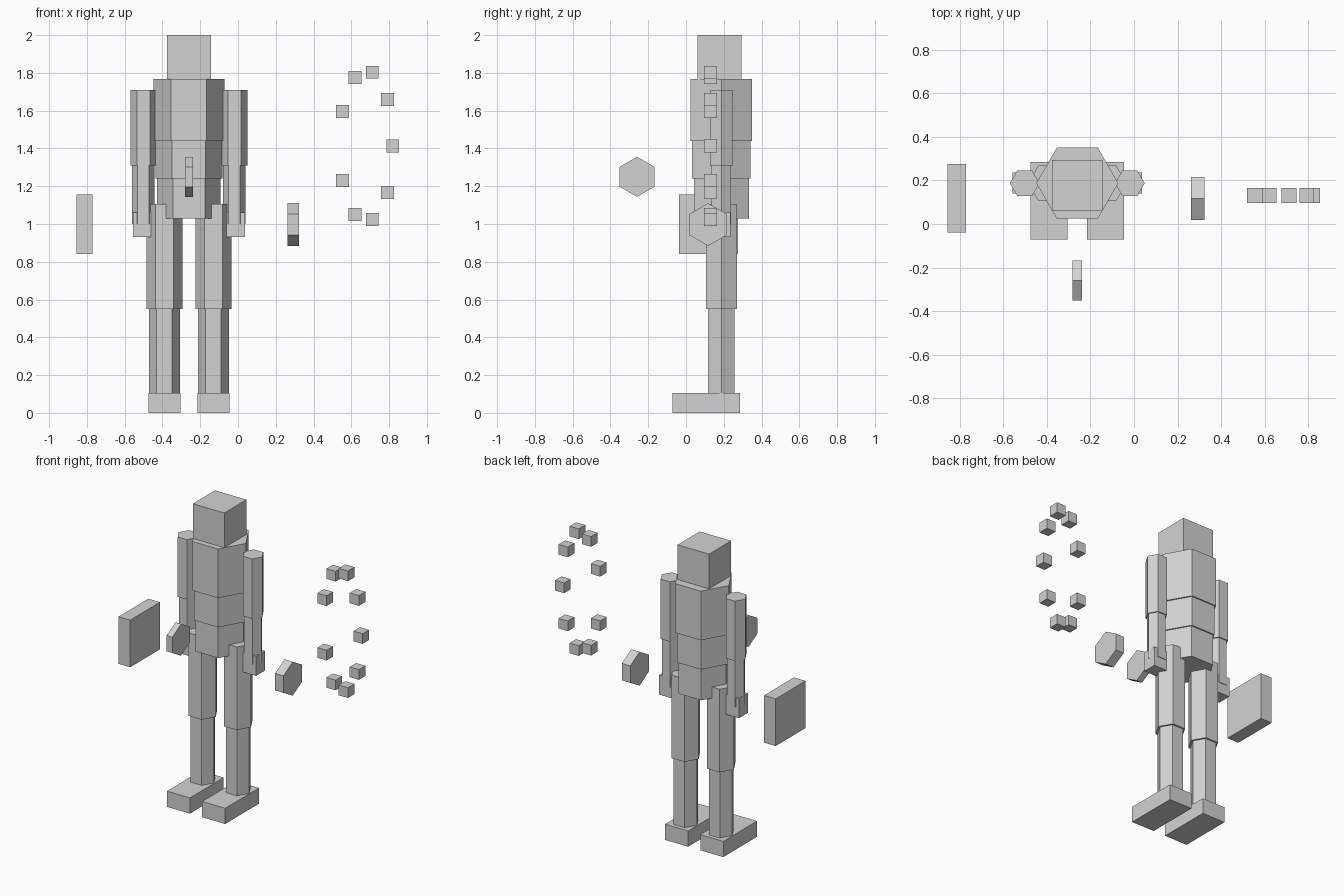
import bpy
import math

if "Cube" in bpy.data.objects:
    bpy.data.objects.remove(bpy.data.objects["Cube"])

grey = bpy.data.materials.new("plain_grey")
grey.diffuse_color = (0.65, 0.65, 0.65, 1)
grey.use_nodes = True
grey.node_tree.nodes["Principled BSDF"].inputs["Base Color"].default_value = grey.diffuse_color

BODY_X, BODY_Y = -0.26, 0.187   # body axis


def finish(obj, name):
    obj.name = name
    obj.data.materials.append(grey)
    return obj


def box(name, lo, hi):
    """Box between two corners."""
    centre = [(a + b) / 2 for a, b in zip(lo, hi)]
    bpy.ops.mesh.primitive_cube_add(size=1, location=centre)
    obj = bpy.context.object
    for v in obj.data.vertices:
        v.co = [c * (b - a) for c, a, b in zip(v.co, lo, hi)]
    return finish(obj, name)


def hex_column(name, x, radius, z0, z1):
    """Upright six-sided column with corners pointing sideways."""
    bpy.ops.mesh.primitive_cylinder_add(
        vertices=6, radius=radius, depth=z1 - z0,
        location=(x, BODY_Y, (z0 + z1) / 2), rotation=(0, 0, math.pi / 2))
    return finish(bpy.context.object, name)


def hex_disc(name, centre, radius, thickness):
    """Six-sided disc facing sideways, one corner up."""
    bpy.ops.mesh.primitive_cylinder_add(
        vertices=6, radius=radius, depth=thickness,
        location=centre, rotation=(math.pi / 2, 0, math.pi / 2))
    return finish(bpy.context.object, name)


# head and torso
box("head", (-0.376, 0.061, 1.768), (-0.144, 0.294, 2.0))
hex_column("chest", BODY_X, 0.188, 1.44, 1.768)
hex_column("abdomen", BODY_X, 0.178, 1.24, 1.44)
hex_column("hips", BODY_X, 0.168, 1.03, 1.24)

# limbs on both sides
for side, s in (("left", -1), ("right", 1)):
    arm_x = BODY_X + s * 0.241
    hex_column(side + "_upper_arm", arm_x, 0.068, 1.31, 1.71)
    hex_column(side + "_forearm", arm_x, 0.06, 1.0, 1.31)
    hand_x = BODY_X + s * 0.248
    box(side + "_hand", (hand_x - 0.048, 0.14, 0.93), (hand_x + 0.048, 0.235, 1.06))
    leg_x = BODY_X + s * 0.13
    hex_column(side + "_thigh", leg_x, 0.095, 0.55, 1.105)
    hex_column(side + "_shin", leg_x, 0.082, 0.105, 0.55)
    box(side + "_foot", (leg_x - 0.085, -0.071, 0.0), (leg_x + 0.085, 0.285, 0.105))

# floating pieces
box("side_plate", (-0.856, -0.038, 0.84), (-0.77, 0.276, 1.155))
hex_disc("front_disc", (-0.26, -0.259, 1.25), 0.106, 0.042)
hex_disc("side_disc", (0.292, 0.117, 0.997), 0.113, 0.062)

# ring of small cubes, mirrored above and below its middle
RING_Z, H = 1.413, 0.034
for i, (x, dz) in enumerate([(0.711, 0.39), (0.62, 0.363), (0.792, 0.247),
                             (0.553, 0.182), (0.819, 0.0)]):
    for label, s in (("upper", 1), ("lower", -1)):
        if dz == 0 and s < 0:
            continue
        z = RING_Z + s * dz
        box(f"ring_cube_{label}_{i}", (x - H, 0.13 - H, z - H), (x + H, 0.13 + H, z + H))
